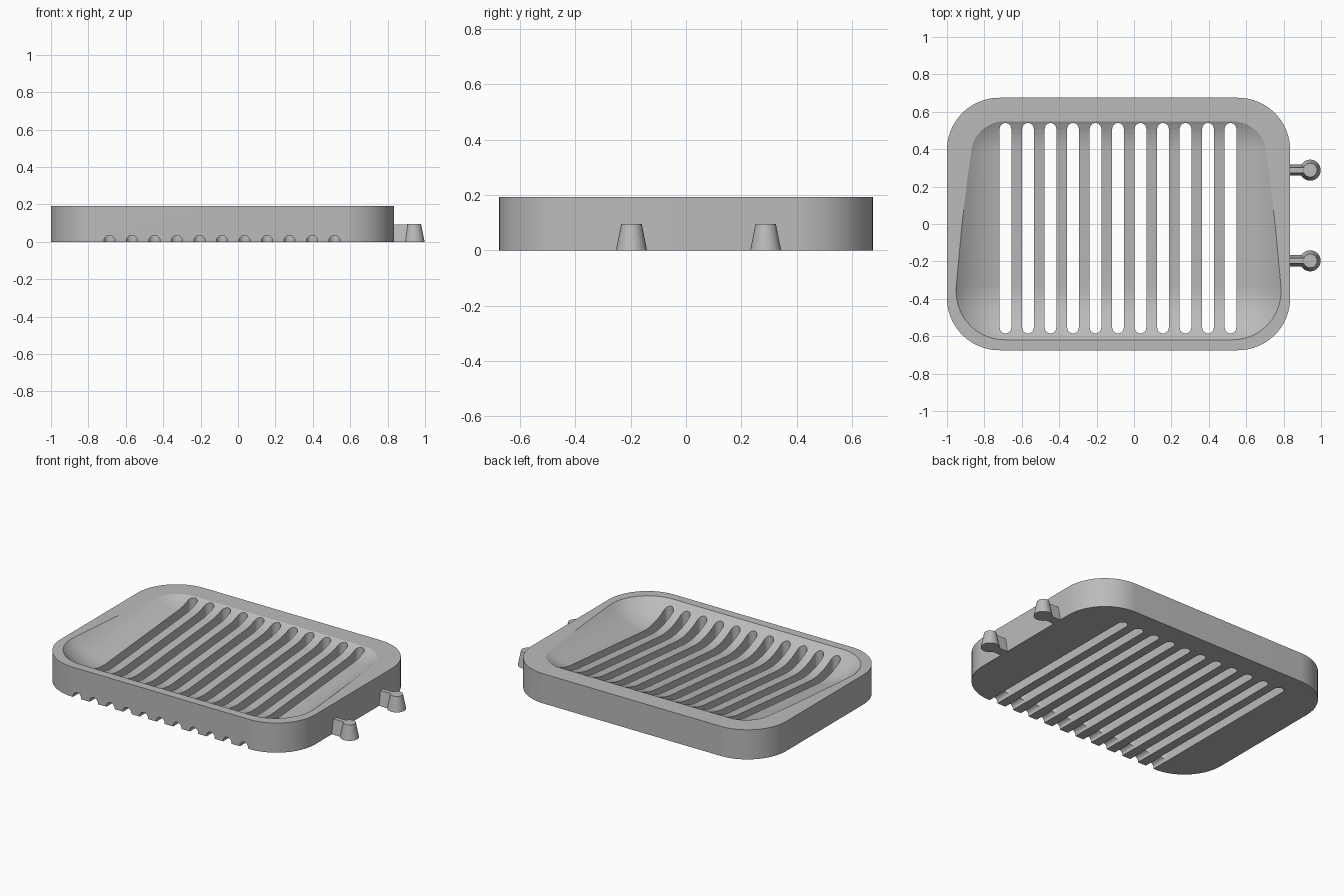
import bpy, bmesh, math
from mathutils import Vector, Matrix

if "Cube" in bpy.data.objects:
    bpy.data.objects.remove(bpy.data.objects["Cube"], do_unlink=True)

grey = bpy.data.materials.new("plain_grey")
grey.use_nodes = True
grey.diffuse_color = (0.5, 0.5, 0.5, 1)
grey.node_tree.nodes["Principled BSDF"].inputs["Base Color"].default_value = (0.5, 0.5, 0.5, 1)

MID = -0.0825          # centre of the tray in x
HEIGHT = 0.193


def ring(x, y, z, r, n=48):
    """Points of a horizontal circle."""
    return [Vector((x + r * math.cos(a), y + r * math.sin(a), z))
            for a in (2 * math.pi * i / n for i in range(n))]


def ball(centre, r, tilt, n=64):
    """Points of a sphere whose poles lean with the floor."""
    turn = Matrix.Rotation(tilt, 3, 'X')
    pts = [Vector((0, 0, -r)), Vector((0, 0, r))]
    for j in range(1, n // 2):
        a = 2 * math.pi * j / n
        pts += ring(0, 0, -r * math.cos(a), r * math.sin(a), n)
    return [centre + turn @ p for p in pts]


def hulls(name, groups):
    """One object made of the convex hull of each point group."""
    bm = bmesh.new()
    for pts in groups:
        verts = [bm.verts.new(p) for p in pts]
        res = bmesh.ops.convex_hull(bm, input=verts)
        loose = [v for v in verts if v.is_valid and not v.link_faces]
        bmesh.ops.delete(bm, geom=loose, context='VERTS')
    bmesh.ops.dissolve_limit(bm, angle_limit=0.002, verts=bm.verts[:], edges=bm.edges[:])
    bmesh.ops.recalc_face_normals(bm, faces=bm.faces[:])
    mesh = bpy.data.meshes.new(name)
    bm.to_mesh(mesh)
    bm.free()
    mesh.materials.append(grey)
    obj = bpy.data.objects.new(name, mesh)
    bpy.context.collection.objects.link(obj)
    return obj


def smooth(obj):
    bpy.ops.object.select_all(action='DESELECT')
    obj.select_set(True)
    bpy.context.view_layer.objects.active = obj
    bpy.ops.object.shade_smooth_by_angle(angle=math.radians(25))


# Tray block with rounded corners
corners = [(MID + sx * 0.6375, sy * 0.395) for sx in (-1, 1) for sy in (-1, 1)]
tray = hulls("tray", [[p for x, y in corners for z in (0, HEIGHT)
                       for p in ring(x, y, z, 0.28, 96)]])

# Recess: a rounded hollow whose floor rises towards the back
R = 0.36
front, back = (-0.36, 0.083), (0.37, 0.145)
tilt = math.atan2(back[1] - front[1], back[0] - front[0])
recess = hulls("recess_cutter", [[p for sx in (-1, 1) for y, z in (front, back)
                                  for p in ball(Vector((MID + sx * 0.61, y, z + R)), R, tilt)]])

# Drain slots and the small channels leading out of the front
slot_x = [MID - 0.003 + 0.1203 * i for i in range(-5, 6)]
r = 0.031
slots = hulls("slot_cutter", [[p for y in (-0.585 + r, 0.54 - r) for z in (-0.1, 0.4)
                               for p in ring(x, y, z, r, 24)] for x in slot_x])
channels = hulls("channel_cutter", [[Vector((p.x, y, p.y)) for y in (-0.8, -0.54)
                                     for p in ring(x, 0.005, 0, 0.03, 24)] for x in slot_x])

cutters = [recess, slots, channels]
for c in cutters:
    c.hide_render = True
    mod = tray.modifiers.new(c.name, 'BOOLEAN')
    mod.operation = 'DIFFERENCE'
    mod.solver = 'EXACT'
    mod.object = c

# Bake the cuts, then remove the cutters
deps = bpy.context.evaluated_depsgraph_get()
cut = bpy.data.meshes.new_from_object(tray.evaluated_get(deps))
tray.modifiers.clear()
tray.data = cut
for c in cutters:
    bpy.data.objects.remove(c, do_unlink=True)
smooth(tray)

# Tapered pegs on short stems at the left side
PEG_X, PEG_H = 0.942, 0.095
for place, y in (("front", -0.197), ("back", 0.288)):
    peg = hulls(place + "_peg", [ring(PEG_X, y, 0, 0.056) + ring(PEG_X, y, PEG_H, 0.037)])
    smooth(peg)
    hulls(place + "_stem", [[Vector((x, y + s * w, z)) for x in (0.82, PEG_X)
                             for s in (-1, 1) for w, z in ((0.03, 0), (0.014, PEG_H - 0.001))]])
